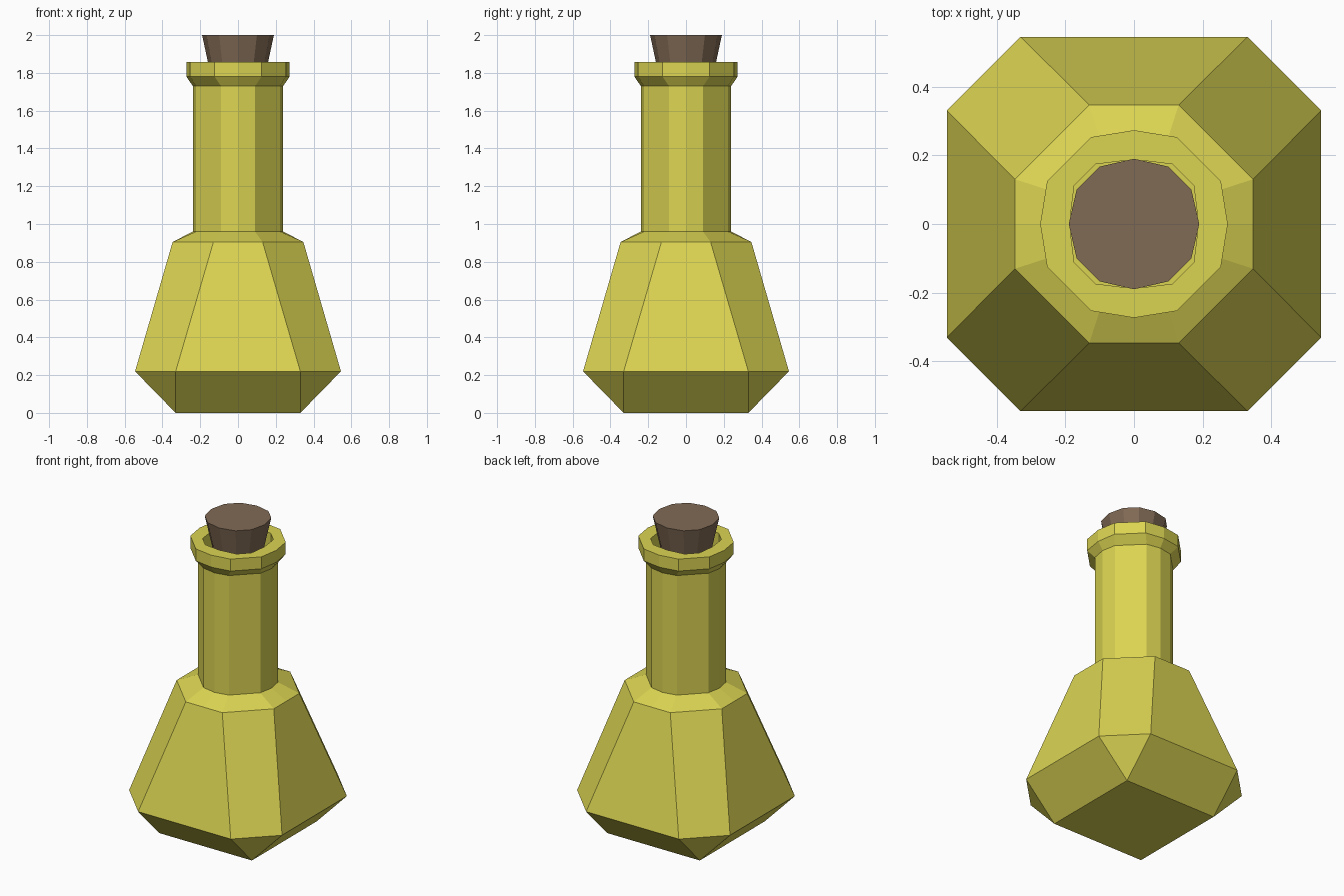
import bpy, bmesh

if "Cube" in bpy.data.objects:
    bpy.data.objects.remove(bpy.data.objects["Cube"])


def material(name, rgb):
    mat = bpy.data.materials.new(name)
    mat.diffuse_color = (*rgb, 1)
    mat.use_nodes = True
    mat.node_tree.nodes["Principled BSDF"].inputs["Base Color"].default_value = mat.diffuse_color
    return mat


def ring(bm, a, b, m, z):
    """12-point ring: octagon corners (b, a), (a, b) plus a point m out on each axis."""
    pts = []
    for c, s in ((1, 0), (0, 1), (-1, 0), (0, -1)):
        for x, y in ((m, 0), (b, a), (a, b)):
            pts.append(bm.verts.new((x * c - y * s, x * s + y * c, z)))
    return pts


def loft(name, sections, mat):
    bm = bmesh.new()
    rings = [ring(bm, *s) for s in sections]
    for lo, hi in zip(rings, rings[1:]):
        for i in range(12):
            j = (i + 1) % 12
            bm.faces.new((lo[i], lo[j], hi[j], hi[i]))
    bm.faces.new(rings[0][::-1])
    bm.faces.new(rings[-1])
    bmesh.ops.remove_doubles(bm, verts=bm.verts, dist=0.0005)
    bmesh.ops.recalc_face_normals(bm, faces=bm.faces)
    mesh = bpy.data.meshes.new(name)
    bm.to_mesh(mesh)
    bm.free()
    obj = bpy.data.objects.new(name, mesh)
    bpy.context.collection.objects.link(obj)
    mesh.materials.append(mat)
    return obj


# Faceted bottle: square foot, octagonal belly, neck, lip and recessed mouth
loft("bottle", [
    (0.33, 0.33, 0.33, 0.0),
    (0.33, 0.545, 0.545, 0.22),
    (0.13, 0.346, 0.346, 0.905),
    (0.09, 0.222, 0.239, 0.96),
    (0.09, 0.222, 0.239, 1.73),
    (0.124, 0.253, 0.273, 1.78),
    (0.124, 0.253, 0.273, 1.857),
    (0.112, 0.174, 0.188, 1.857),
    (0.112, 0.174, 0.188, 1.73),
], material("yellow_glass", (0.71, 0.66, 0.085)))

# Tapered cork stopper
loft("cork", [
    (0.07, 0.118, 0.134, 1.74),
    (0.1, 0.167, 0.19, 2.0),
], material("cork_brown", (0.22, 0.145, 0.09)))
